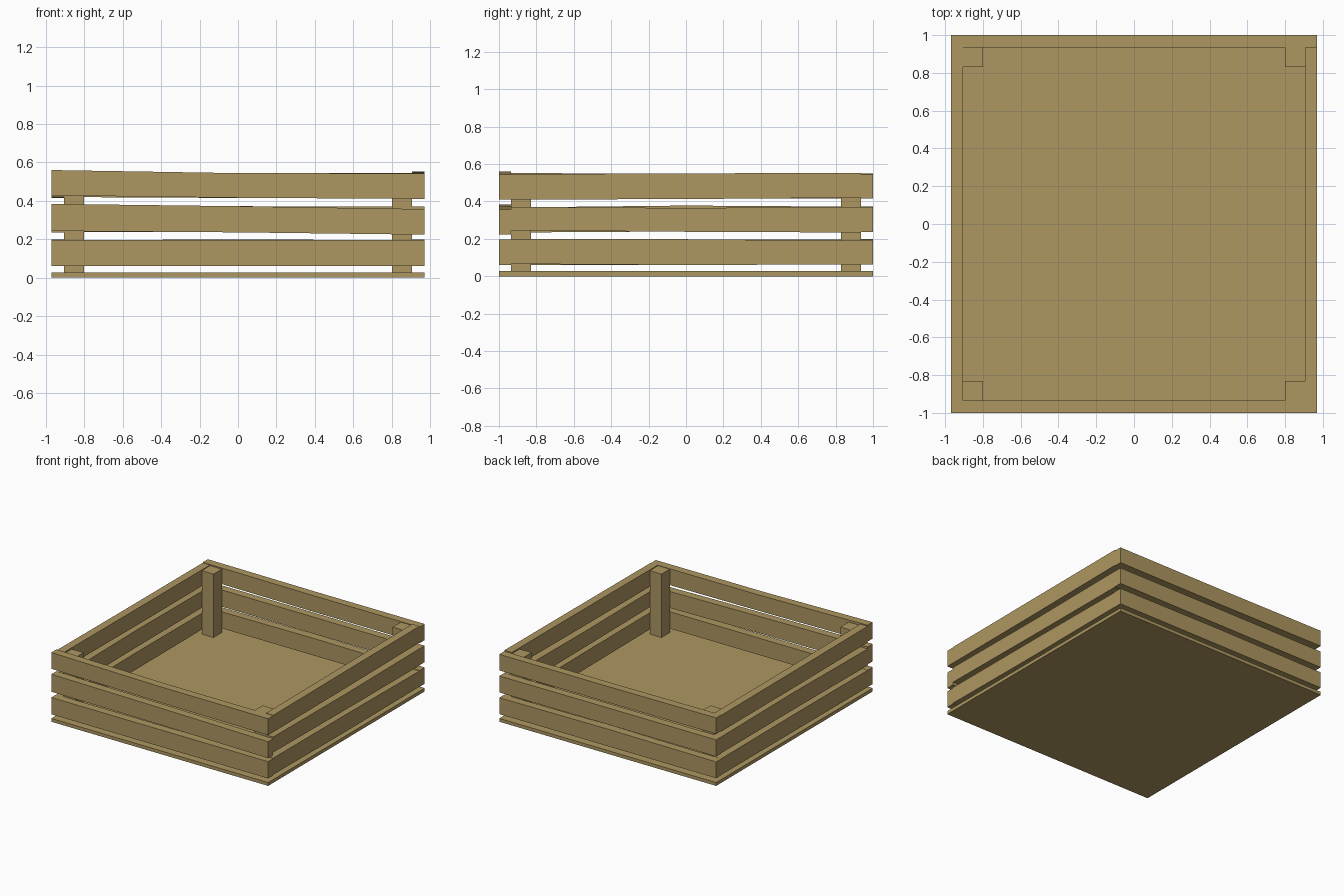
import bpy
import bmesh
from mathutils import Vector

# Remove the default cube
old = bpy.data.objects.get("Cube")
if old:
    bpy.data.objects.remove(old, do_unlink=True)

# Single wood colour
wood = bpy.data.materials.new("pale_wood")
wood.use_nodes = True
COLOUR = (0.42, 0.31, 0.12, 1)
wood.diffuse_color = COLOUR
wood.node_tree.nodes["Principled BSDF"].inputs["Base Color"].default_value = COLOUR

HX, HY = 0.97, 1.0      # outer half sizes
T = 0.065               # slat thickness
BASE = 0.027            # floor thickness
POST = 0.105            # post width
POST_TOP = 0.54


def finish(name, bm):
    bmesh.ops.recalc_face_normals(bm, faces=bm.faces)
    mesh = bpy.data.meshes.new(name)
    bm.to_mesh(mesh)
    bm.free()
    mesh.materials.append(wood)
    obj = bpy.data.objects.new(name, mesh)
    bpy.context.collection.objects.link(obj)
    return obj


def box(name, low, high):
    bm = bmesh.new()
    bmesh.ops.create_cube(bm, size=1)
    low, high = Vector(low), Vector(high)
    for v in bm.verts:
        v.co = (low + high) / 2 + v.co * (high - low)
    return finish(name, bm)


def slat(name, start, end, inward, heights):
    """Slightly warped plank; heights = (bottom, top) at start, middle and end."""
    bm = bmesh.new()
    start, end, inward = Vector(start), Vector(end), Vector(inward) * T
    rings = []
    for i, (low, high) in enumerate(heights):
        p = start.lerp(end, i / 2)
        corners = [(p, low), (p + inward, low), (p + inward, high), (p, high)]
        rings.append([bm.verts.new((c.x, c.y, z)) for c, z in corners])
    for a, b in zip(rings, rings[1:]):
        for k in range(4):
            n = (k + 1) % 4
            bm.faces.new((a[k], a[n], b[n], b[k]))
    bm.faces.new(rings[0])
    bm.faces.new(rings[-1])
    return finish(name, bm)


# Floor panel
box("floor_panel", (-HX, -HY, 0), (HX, HY, BASE))

# Corner posts
for sx, side in ((-1, "right"), (1, "left")):
    for sy, end in ((-1, "front"), (1, "back")):
        xs = sorted((sx * (HX - T), sx * (HX - T - POST)))
        ys = sorted((sy * (HY - T), sy * (HY - T - POST)))
        box(f"{end}_{side}_post", (xs[0], ys[0], BASE), (xs[1], ys[1], POST_TOP))

# Slats: front and back span the full width, sides fit between them
IY = HY - T
walls = {
    "front": ((-HX, -HY), (HX, -HY), (0, 1), [
        [(.06, .196), (.06, .196), (.06, .196)],
        [(.243, .384), (.236, .372), (.224, .357)],
        [(.428, .56), (.416, .544), (.41, .543)]]),
    "back": ((-HX, HY), (HX, HY), (0, -1), [
        [(.062, .194), (.062, .2), (.062, .194)],
        [(.237, .372), (.237, .372), (.237, .37)],
        [(.42, .55), (.415, .545), (.415, .545)]]),
    "left": ((HX, -IY), (HX, IY), (-1, 0), [
        [(.066, .2), (.06, .198), (.064, .19)],
        [(.246, .371), (.238, .365), (.234, .371)],
        [(.41, .546), (.413, .55), (.42, .553)]]),
    "right": ((-HX, -IY), (-HX, IY), (1, 0), [
        [(.06, .195), (.062, .198), (.064, .195)],
        [(.234, .368), (.24, .378), (.24, .372)],
        [(.42, .552), (.415, .548), (.415, .546)]]),
}
for wall, (start, end, inward, rows) in walls.items():
    for level, heights in zip(("lower", "middle", "upper"), rows):
        slat(f"{wall}_{level}_slat", (*start, 0), (*end, 0), (*inward, 0), heights)
